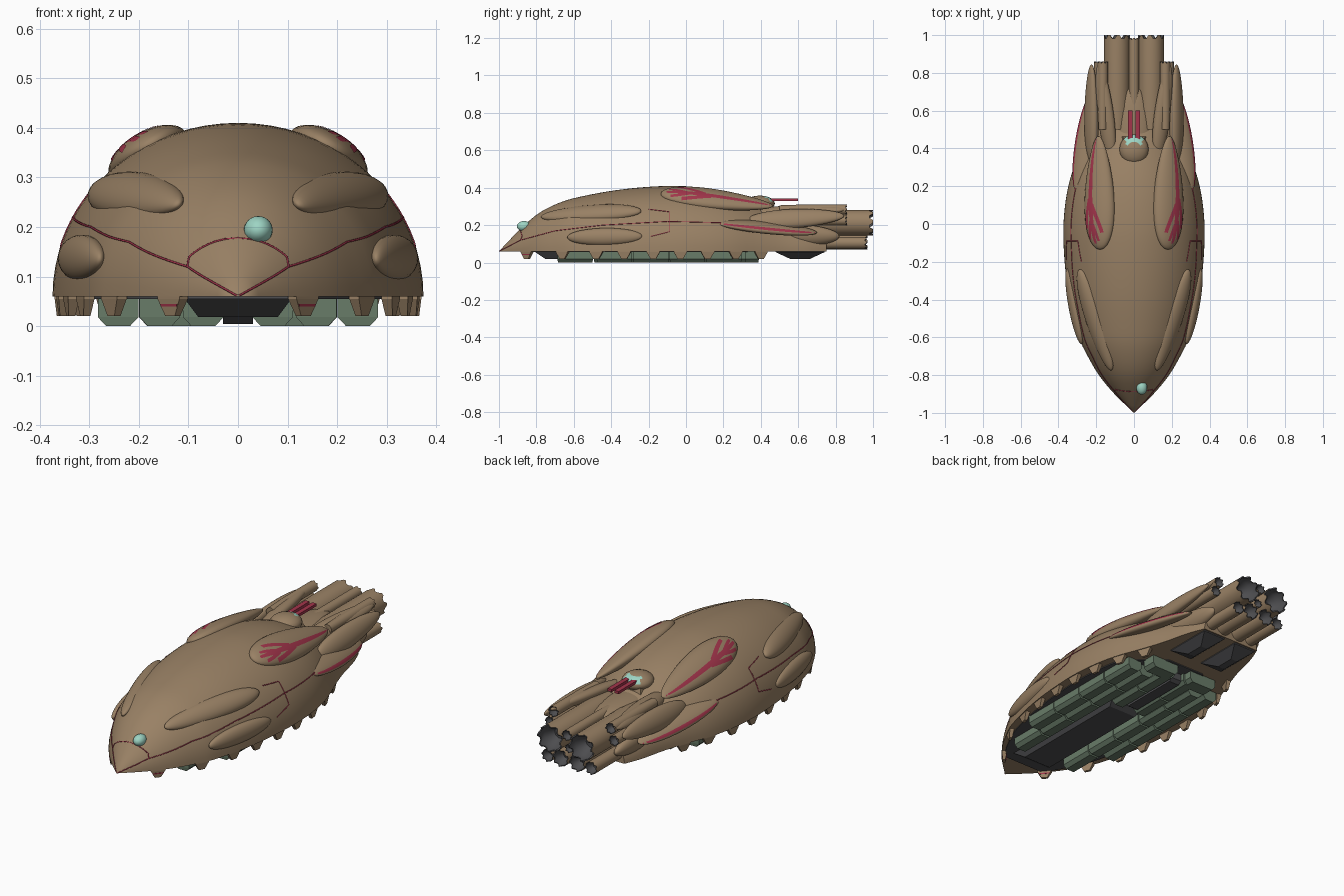
import bpy, bmesh, math
from mathutils import Vector, Matrix

if "Cube" in bpy.data.objects:
    bpy.data.objects.remove(bpy.data.objects["Cube"])


def material(name, c):
    m = bpy.data.materials.new(name)
    m.diffuse_color = (*c, 1)
    m.use_nodes = True
    m.node_tree.nodes["Principled BSDF"].inputs["Base Color"].default_value = m.diffuse_color
    return m


TAN = material("tan_shell", (0.32, 0.22, 0.13))
RED = material("crimson_mark", (0.36, 0.035, 0.07))
GREEN = material("green_tread", (0.14, 0.20, 0.14))
DARK = material("dark_metal", (0.075, 0.075, 0.08))
TEAL = material("teal_glass", (0.34, 0.66, 0.55))


def make(name, verts, faces, mats, idx=None, mirror=False, smooth=True):
    me = bpy.data.meshes.new(name)
    me.from_pydata([tuple(v) for v in verts], [], faces)
    for m in mats:
        me.materials.append(m)
    if idx:
        me.polygons.foreach_set("material_index", idx)
    bm = bmesh.new()
    bm.from_mesh(me)
    bmesh.ops.remove_doubles(bm, verts=bm.verts, dist=1e-5)
    bmesh.ops.recalc_face_normals(bm, faces=bm.faces)
    bm.to_mesh(me)
    bm.free()
    if smooth:
        for p in me.polygons:
            p.use_smooth = True
        me.set_sharp_from_angle(angle=math.radians(35))
    ob = bpy.data.objects.new(name, me)
    bpy.context.collection.objects.link(ob)
    if mirror:
        ob.modifiers.new("mirror", 'MIRROR').use_mirror_merge = False
    return ob


def grid_faces(rows, n):
    return [(r * n + i, r * n + (i + 1) % n, (r + 1) * n + (i + 1) % n, (r + 1) * n + i)
            for r in range(rows - 1) for i in range(n)]


# Hull outline: y, half width, height above the base plane
OUT = [(-1, 0, 0), (-.9, .104, .105), (-.8, .186, .195), (-.7, .245, .25), (-.6, .292, .284),
       (-.35, .35, .33), (-.08, .374, .35), (.1, .365, .338), (.25, .335, .308),
       (.4, .28, .255), (.52, .24, .205), (.66, .205, .17), (.75, .17, .14)]


def outline(y, k):
    n = len(OUT)
    i = max(j for j in range(n - 1) if OUT[j][0] <= y or j == 0)

    def slope(j):
        a, b = OUT[max(j - 1, 0)], OUT[min(j + 1, n - 1)]
        return (b[k] - a[k]) / (b[0] - a[0])
    a, b = OUT[i], OUT[i + 1]
    d = b[0] - a[0]
    t = (y - a[0]) / d
    return ((2*t**3 - 3*t*t + 1) * a[k] + (t**3 - 2*t*t + t) * d * slope(i)
            + (3*t*t - 2*t**3) * b[k] + (t**3 - t*t) * d * slope(i + 1))


def on_hull(y, z):
    z = min(z, .06 + outline(y, 2))
    q = (z - .06) / max(outline(y, 2), 1e-4)
    return Vector((outline(y, 1) * math.sqrt(max(0, 1 - q * q)), y, z))


# Main domed hull
N, rows = 37, 46
hv = []
for r in range(rows):
    y = -1 + 1.75 * r / (rows - 1)
    for i in range(N):
        a = math.pi * i / (N - 1)
        hv.append((outline(y, 1) * math.cos(a), y, .06 + outline(y, 2) * math.sin(a)))
make("hull", hv, grid_faces(rows, N) + [tuple(range((rows - 1) * N, rows * N))], [TAN])

# Dark belly plate inside the rim
ys = [-.86 + 1.26 * i / 30 for i in range(31)]
bw = [outline(y, 1) * .87 * min(1, math.sqrt(max(.2, (.44 - y) / .2))) for y in ys]
pts = [(w, y) for w, y in zip(bw, ys)] + [(-w, y) for w, y in zip(bw[::-1], ys[::-1])]
n = len(pts)
make("belly_plate", [(x, y, z) for z in (.062, .055) for x, y in pts],
     grid_faces(2, n) + [tuple(range(n)), tuple(range(n, 2 * n))], [DARK], smooth=False)


# Stacked rectangles: levels are (z, x inset, y inset)
def block(name, cx, cy, sx, sy, levels, mat, angle=0, mirror=True):
    R = Matrix.Rotation(angle, 3, 'Z')
    v = [R @ Vector((a * (sx / 2 - ix), b * (sy / 2 - iy), 0)) + Vector((cx, cy, z))
         for z, ix, iy in levels for a, b in ((-1, -1), (1, -1), (1, 1), (-1, 1))]
    m = len(v)
    make(name, v, grid_faces(len(levels), 4) + [(0, 1, 2, 3), (m - 4, m - 3, m - 2, m - 1)],
         [mat], mirror=mirror, smooth=False)


# Green tread blocks in rows under the belly
TREAD = [(.058, 0, 0), (.018, 0, 0), (0, .017, .003)]
for cx, y0, count in ((.242, -.48, 4), (.158, -.69, 5), (.07, -.04, 2)):
    for i in range(count):
        block("tread_block", cx, y0 + .0975 + i * .195, .082, .19, TREAD, GREEN)
block("rear_tread_block", .12, .352, .16, .075, TREAD, GREEN)
block("belly_keel", 0, -.42, .22, .78, [(.058, 0, 0), (.018, .03, .06)], DARK, mirror=False)
block("belly_spine", 0, .15, .06, .36, [(.058, 0, 0), (.018, 0, 0), (.004, 0, .02)], DARK, mirror=False)
block("belly_thruster", .098, .61, .13, .28, [(.075, 0, 0), (.055, 0, .01), (.018, .045, .09)], DARK)

# Skirt teeth around the hull rim
for y in (-.85, -.66, -.48, -.33, -.175, -.03, .115, .265, .4):
    slope = (outline(y + .02, 1) - outline(y - .02, 1)) / .04
    ang = -math.atan(slope)
    cx = outline(y, 1) - .016
    block("skirt_tooth", cx, y, .022, .07, [(.07, 0, 0), (.055, 0, 0), (.02, .004, .02)], TAN, ang)
    if y == -.85:
        block("tooth_stripe", cx, y, .023, .055, [(.045, 0, 0), (.039, .001, .003)], RED, ang)


# Flattened teardrop shells with optional painted ribbons
def pod(name, a, b, normal, W, T, taper=0, ribbons=()):
    a, b = Vector(a), Vector(b)
    c, d, L = (a + b) / 2, (b - a).normalized(), (b - a).length / 2
    u = d.cross(Vector(normal)).normalized()
    nn = u.cross(d)

    def P(t, ca, sa, lift=1):
        r = math.sqrt(max(0, 1 - t * t)) * (1 - taper * t) * lift
        return c + d * t * L + u * r * W * ca + nn * r * T * sa
    K, rings = 28, 25
    v = [P(-math.cos(math.pi * i / (rings - 1)), math.cos(2 * math.pi * j / K), math.sin(2 * math.pi * j / K))
         for i in range(rings) for j in range(K)]
    make(name, v, grid_faces(rings, K), [TAN], mirror=True)
    for pa, pb, hw in ribbons:
        rv, m = [], 16
        for i in range(m + 1):
            t, s = (pa[k] + (pb[k] - pa[k]) * i / m for k in (0, 1))
            for e in (s - hw, s - hw / 2, s, s + hw / 2, s + hw):
                rv.append(P(t, e, math.sqrt(max(0, 1 - e * e)), 1.03))
        rf = [(5*i + j, 5*i + j + 1, 5*i + j + 6, 5*i + j + 5) for i in range(m) for j in range(4)]
        make(name + "_stripe", rv, rf, [RED], mirror=True)


pod("shoulder_pod", (.178, -.135, .368), (.188, .465, .302), (.55, .05, 1), .085, .042, .3,
    [((-.9, .3), (.95, .45), .14), ((-.72, -.4), (-.2, .3), .13),
     ((-.86, -.1), (-.55, .3), .12), ((-.62, .82), (-.1, .45), .11), ((-.82, .75), (-.5, .4), .11)])
pod("front_upper_pod", (.12, -.775, .245), (.288, -.24, .275), (.62, -.25, .8), .058, .040, -.1)
pod("front_lower_pod", (.278, -.635, .135), (.352, -.235, .14), (1, -.2, .1), .047, .032)
pod("rear_side_pod", (.30, .165, .212), (.215, .70, .16), (.45, .1, 1), .058, .026, 0,
    [((-.95, .8), (.95, .8), .12)])
# Layered petals sheathing the engines
pod("engine_petal_outer", (.225, .32, .22), (.225, .845, .25), (1, 0, .5), .055, .032, .15)
pod("engine_petal_upper", (.12, .34, .262), (.185, .85, .285), (.5, 0, 1), .046, .030, .1)
pod("engine_petal_lower", (.16, .40, .15), (.165, .82, .14), (1, 0, -.2), .06, .045, .1)


# Hollow nozzles with notched crowns
def nozzle(name, x, z, r, y0, y1, mirror=True):
    K = 32
    prof = [(0, y0), (r * .85, y0), (r, y0 + .12), (r, y1 - r * .7), (r, y1), (r * .9, y1),
            (r * .87, y1 - r * .7), (r * .4, y1 - r * 1.3), (0, y1 - r * 1.3)]
    v = []
    for k, (pr, py) in enumerate(prof):
        for j in range(K):
            a = 2 * math.pi * j / K
            cut = r * .28 if k in (4, 5) and j % 4 > 1 else 0
            v.append((x + pr * math.cos(a), py - cut, z + pr * math.sin(a)))
    f = grid_faces(len(prof), K)
    make(name, v, f, [TAN, DARK], [1 if i // K >= 4 else 0 for i in range(len(f))], mirror)


nozzle("main_engine", .09, .213, .068, .5, 1.0)
nozzle("lower_engine", .048, .112, .042, .6, .97)
nozzle("lower_outer_engine", .125, .105, .032, .6, .965)
nozzle("side_engine", .185, .225, .026, .5, .86)
nozzle("upper_engine", .165, .283, .027, .5, .86)
nozzle("centre_engine", 0, .25, .026, .5, .985, False)
nozzle("centre_lower_engine", 0, .175, .022, .6, .965, False)


# Rounded parts
def ball(name, loc, scale, mat, seg=24):
    bm = bmesh.new()
    bmesh.ops.create_uvsphere(bm, u_segments=seg, v_segments=seg // 2, radius=1)
    v = [Vector([p * s for p, s in zip(q.co, scale)]) + Vector(loc) for q in bm.verts]
    f = [[q.index for q in p.verts] for p in bm.faces]
    bm.free()
    return make(name, v, f, [mat])


ball("sensor_eye", (.041, -.866, .194), (.029, .038, .028), TEAL)
ball("tail_cowl", (0, .50, .25), (.085, .23, .032), TAN)
# Rear turret with windows and twin barrels
turret = ball("turret", (0, .395, .316), (.077, .08, .042), TAN)
turret.data.materials.append(TEAL)
for p in turret.data.polygons:
    c = p.center
    if c.y > .42 and .328 < c.z < .352 and .006 < abs(c.x) < .045:
        p.material_index = 1
block("turret_barrel", .02, .525, .024, .15, [(.328, 0, 0), (.342, 0, 0)], RED)
block("turret_mount", 0, .39, .10, .12, [(.24, -.03, -.03), (.315, 0, 0)], TAN, mirror=False)


# Thin crimson lines following the hull
def hull_line(name, path):
    v = []
    for (y0, z0), (y1, z1) in zip(path, path[1:]):
        for i in range(13):
            v.append(on_hull(y0 + (y1 - y0) * i / 12, z0 + (z1 - z0) * i / 12))
    cu = bpy.data.curves.new(name, 'CURVE')
    cu.dimensions, cu.bevel_depth, cu.bevel_resolution = '3D', .0022, 1
    for s in (1, -1):
        sp = cu.splines.new('POLY')
        sp.points.add(len(v) - 1)
        for p, q in zip(sp.points, v):
            p.co = (s * q.x, q.y, q.z, 1)
    cu.materials.append(RED)
    bpy.context.collection.objects.link(bpy.data.objects.new(name, cu))


hull_line("waist_line", [(-.998, .061), (-.885, .12), (-.7, .17), (-.45, .2), (-.1, .22), (.2, .213)])
hull_line("nose_line", [(-.885, .12), (-.876, .14), (-.888, .182)])
hull_line("side_bracket", [(-.2, .285), (-.09, .272), (-.09, .165), (-.19, .14)])
